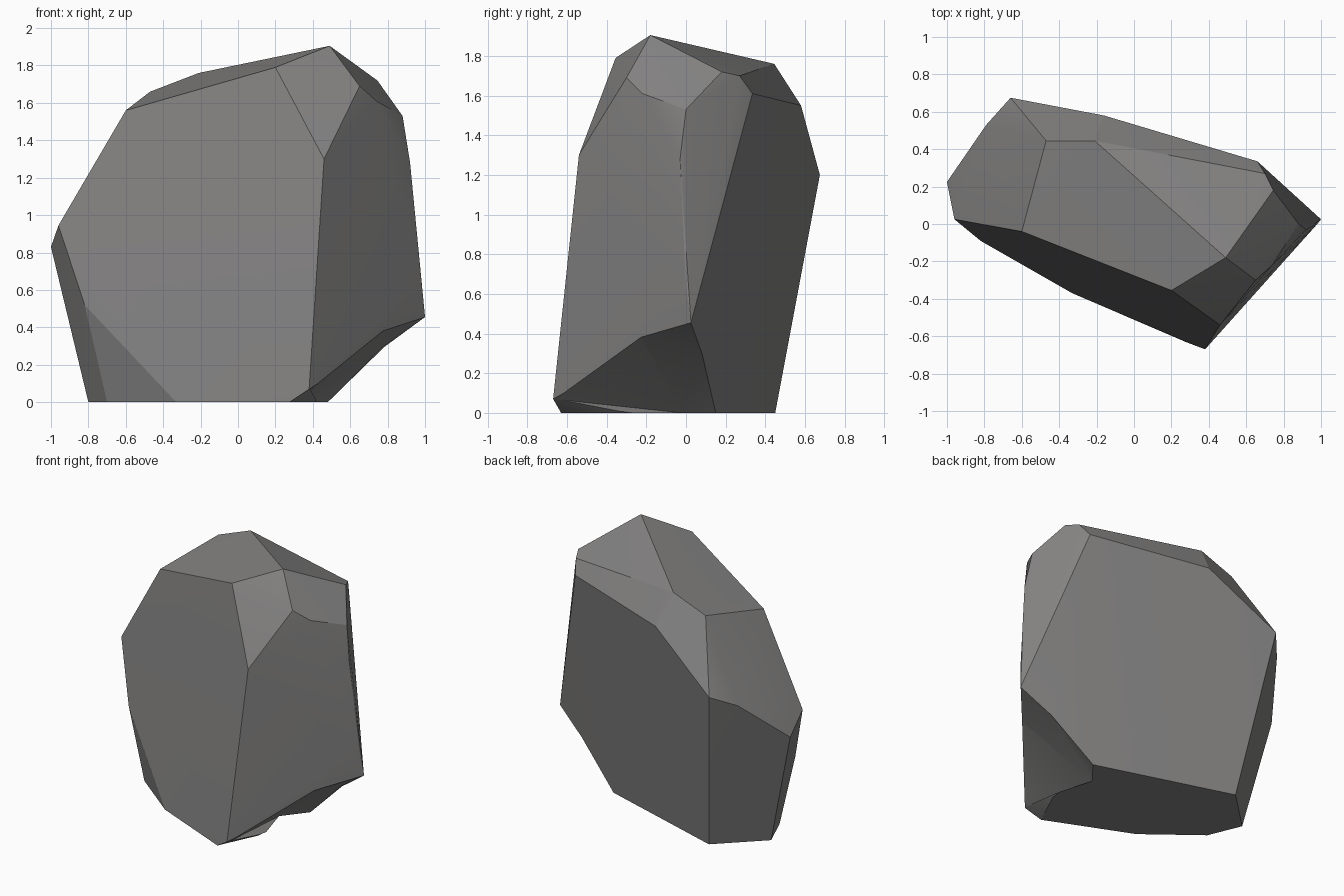
import bpy, bmesh, math

if "Cube" in bpy.data.objects:
    bpy.data.objects.remove(bpy.data.objects["Cube"])

grey = bpy.data.materials.new("stone grey")
grey.diffuse_color = (0.23, 0.225, 0.222, 1)
grey.use_nodes = True
grey.node_tree.nodes["Principled BSDF"].inputs["Base Color"].default_value = grey.diffuse_color


def hull_object(name, points):
    """Faceted solid wrapped round a few corner points."""
    bm = bmesh.new()
    for p in points:
        bm.verts.new(p)
    out = bmesh.ops.convex_hull(bm, input=bm.verts[:])
    loose = [v for v in bm.verts if not v.link_faces]
    bmesh.ops.delete(bm, geom=loose, context='VERTS')
    bmesh.ops.recalc_face_normals(bm, faces=bm.faces[:])
    mesh = bpy.data.meshes.new(name)
    bm.to_mesh(mesh)
    bm.free()
    ob = bpy.data.objects.new(name, mesh)
    bpy.context.collection.objects.link(ob)
    mesh.materials.append(grey)
    return ob


# corners of the boulder, by level
base = [(x, y, 0) for x, y in [
    (0.48, 0.15), (-0.50, 0.45), (-0.80, 0.16), (-0.70, -0.08),
    (-0.33, -0.37), (0.275, -0.63), (0.406, -0.35)]]
sides = [(0.38, -0.67, 0.07), (1.0, 0.025, 0.455), (0.98, 0.0, 0.64),
         (-0.82, -0.09, 0.52), (-0.56, 0.51, 0.42), (-1.0, 0.225, 0.83),
         (-0.96, 0.025, 0.945), (-0.79, 0.53, 1.12), (-0.66, 0.675, 1.20)]
shoulder = [(0.46, -0.54, 1.30), (0.92, -0.03, 1.28), (0.88, 0.0, 1.53),
            (0.74, -0.22, 1.61), (0.65, -0.30, 1.69), (0.66, 0.335, 1.61),
            (-0.16, 0.58, 1.55), (-0.60, -0.04, 1.56)]
crown = [(0.49, -0.18, 1.905), (0.20, -0.355, 1.79), (-0.47, 0.445, 1.66),
         (-0.21, 0.445, 1.76), (0.745, 0.18, 1.72), (0.70, 0.27, 1.70)]
rock = hull_object("boulder", base + sides + shoulder + crown)

# chip knocked out of the lower right corner
chip = hull_object("chip_cutter", [
    (1.0, 0.025, 0.455), (0.78, -0.23, 0.385), (0.63, -0.37, 0.26),
    (0.39, -0.67, 0.07), (0.345, -0.02, 0.0), (0.48, 0.15, 0.0),
    (0.78, 0.08, 0.30), (1.1, -0.5, -0.3), (1.0, 0.3, -0.2)])
chip.hide_render = True
cut = rock.modifiers.new("chip", 'BOOLEAN')
cut.object = chip
cut.operation = 'DIFFERENCE'
cut.solver = 'EXACT'
bpy.context.view_layer.objects.active = rock
rock.select_set(True)
chip.select_set(False)
bpy.ops.object.modifier_apply(modifier=cut.name)
bpy.data.objects.remove(chip)

# soften only the shallow creases
bpy.ops.object.shade_smooth_by_angle(angle=math.radians(20))
